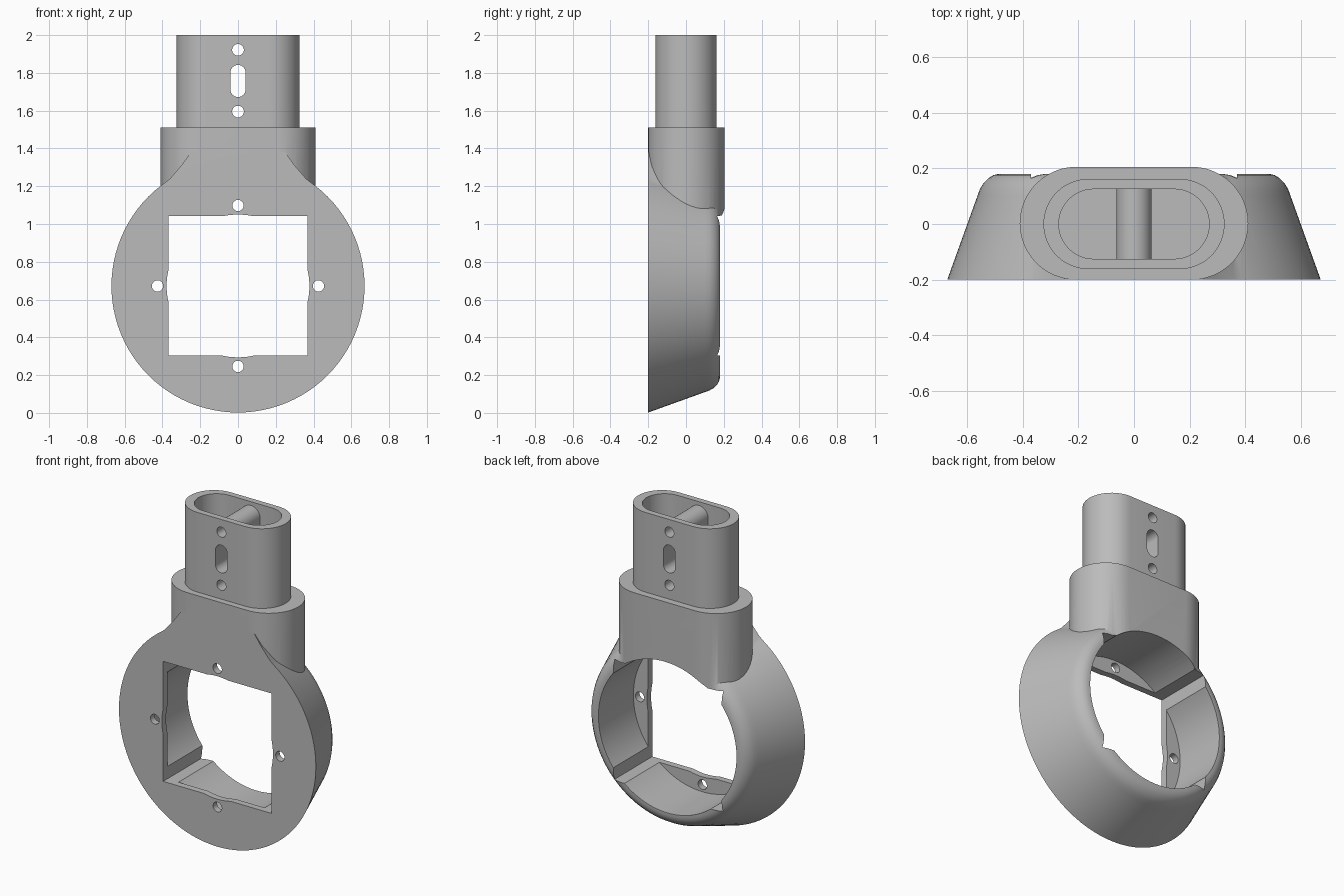
import bpy, bmesh, math

old = bpy.data.objects.get("Cube")
if old:
    bpy.data.objects.remove(old, do_unlink=True)

CZ = 0.672  # height of the ring axis

grey = bpy.data.materials.new("plain grey")
grey.use_nodes = True
colour = (0.5, 0.5, 0.5, 1)
grey.diffuse_color = colour
grey.node_tree.nodes["Principled BSDF"].inputs["Base Color"].default_value = colour


def loft(name, sections):
    """Solid through closed loops of equal length, capped at both ends."""
    bm = bmesh.new()
    loops = [[bm.verts.new(p) for p in s] for s in sections]
    n = len(loops[0])
    for a, b in zip(loops, loops[1:]):
        for i in range(n):
            j = (i + 1) % n
            bm.faces.new((a[i], a[j], b[j], b[i]))
    bm.faces.new(loops[0])
    bm.faces.new(loops[-1])
    bmesh.ops.recalc_face_normals(bm, faces=bm.faces)
    mesh = bpy.data.meshes.new(name)
    bm.to_mesh(mesh)
    bm.free()
    mesh.materials.append(grey)
    ob = bpy.data.objects.new(name, mesh)
    bpy.context.collection.objects.link(ob)
    return ob


def turned(name, profile, x=0, z=CZ, steps=96):
    """Round solid about the y direction from (radius, y) pairs."""
    angles = [2 * math.pi * i / steps for i in range(steps)]
    return loft(name, [[(x + r * math.cos(a), y, z + r * math.sin(a)) for a in angles]
                       for r, y in profile])


def obround(half_long, r, steps=24):
    """Stadium outline, long in its first coordinate."""
    pts = []
    for side in (1, -1):
        for i in range(steps + 1):
            a = math.pi * (i / steps - 0.5)
            pts.append((side * (half_long - r + r * math.cos(a)), side * r * math.sin(a)))
    return pts


def upright(name, half_x, half_y, z0, z1, y=0):
    pts = obround(half_x, half_y)
    return loft(name, [[(u, v + y, z) for u, v in pts] for z in (z0, z1)])


def crosswise(name, half_z, r, zc, depth):
    pts = obround(half_z, r)
    return loft(name, [[(v, y, zc + u) for u, v in pts] for y in (-depth, depth)])


def combine(target, tool, operation):
    mod = target.modifiers.new("combine", 'BOOLEAN')
    mod.operation = operation
    mod.solver = 'EXACT'
    mod.object = tool
    bpy.context.view_layer.objects.active = target
    bpy.ops.object.modifier_apply(modifier=mod.name)
    bpy.data.objects.remove(tool, do_unlink=True)


# Tapered ring with a rounded back rim
body = turned("ring_mount", [(0.67, -0.2), (0.562, 0.1), (0.553, 0.125), (0.54, 0.147),
                             (0.522, 0.165), (0.505, 0.175), (0.485, 0.18)])

# Neck above the ring
combine(body, upright("neck", 0.41, 0.2025, 1.046, 1.51, 0.0025), 'UNION')

# Sloping web blending the ring into the neck
front = [(0.5, 1.1), (0.41, 1.2), (0.36, 1.24), (0.3, 1.31), (0.25, 1.38)]
back = [(0.42, 1.02), (0.4, 1.06), (0.38, 1.085), (0.34, 1.12), (0.25, 1.18)]


def mirrored(half, y):
    return [(x, y, z) for x, z in half] + [(-x, y, z) for x, z in reversed(half)]


combine(body, loft("web", [mirrored(front, -0.2), mirrored(back, 0.1)]), 'UNION')

# Socket tube on the neck, with its pocket
combine(body, upright("socket", 0.325, 0.162, 1.48, 2.0), 'UNION')
combine(body, upright("pocket", 0.27, 0.125, 1.45, 2.1), 'DIFFERENCE')

# Boss crossing the pocket, carrying the pin holes and slot
combine(body, crosswise("boss", 0.225, 0.063, 1.752, 0.14), 'UNION')
combine(body, crosswise("slot", 0.085, 0.04, 1.757, 0.4), 'DIFFERENCE')
for z in (1.595, 1.922):
    combine(body, turned("pin_hole", [(0.031, -0.4), (0.031, 0.4)], 0, z, 32), 'DIFFERENCE')

# Wide bore behind the thin front plate, and the slightly smaller opening in the plate
combine(body, turned("bore", [(0.47, -0.16), (0.47, 0.4)]), 'DIFFERENCE')
combine(body, turned("opening", [(0.378, -0.4), (0.378, 0.35)]), 'DIFFERENCE')

# Square window through the whole ring
h = 0.369
square = [(h, h), (-h, h), (-h, -h), (h, -h)]
combine(body, loft("window", [[(u, y, CZ + 0.002 + v) for u, v in square]
                              for y in (-0.45, 0.45)]), 'DIFFERENCE')

# Four screw holes in the front plate
for i in range(4):
    a = i * math.pi / 2
    combine(body, turned("screw_hole", [(0.03, -0.3), (0.03, 0.0)],
                         0.426 * math.cos(a), CZ + 0.426 * math.sin(a), 32), 'DIFFERENCE')

# Smooth curved walls, crisp edges
bpy.ops.object.select_all(action='DESELECT')
body.select_set(True)
bpy.context.view_layer.objects.active = body
bpy.ops.object.shade_smooth_by_angle(angle=math.radians(28))
